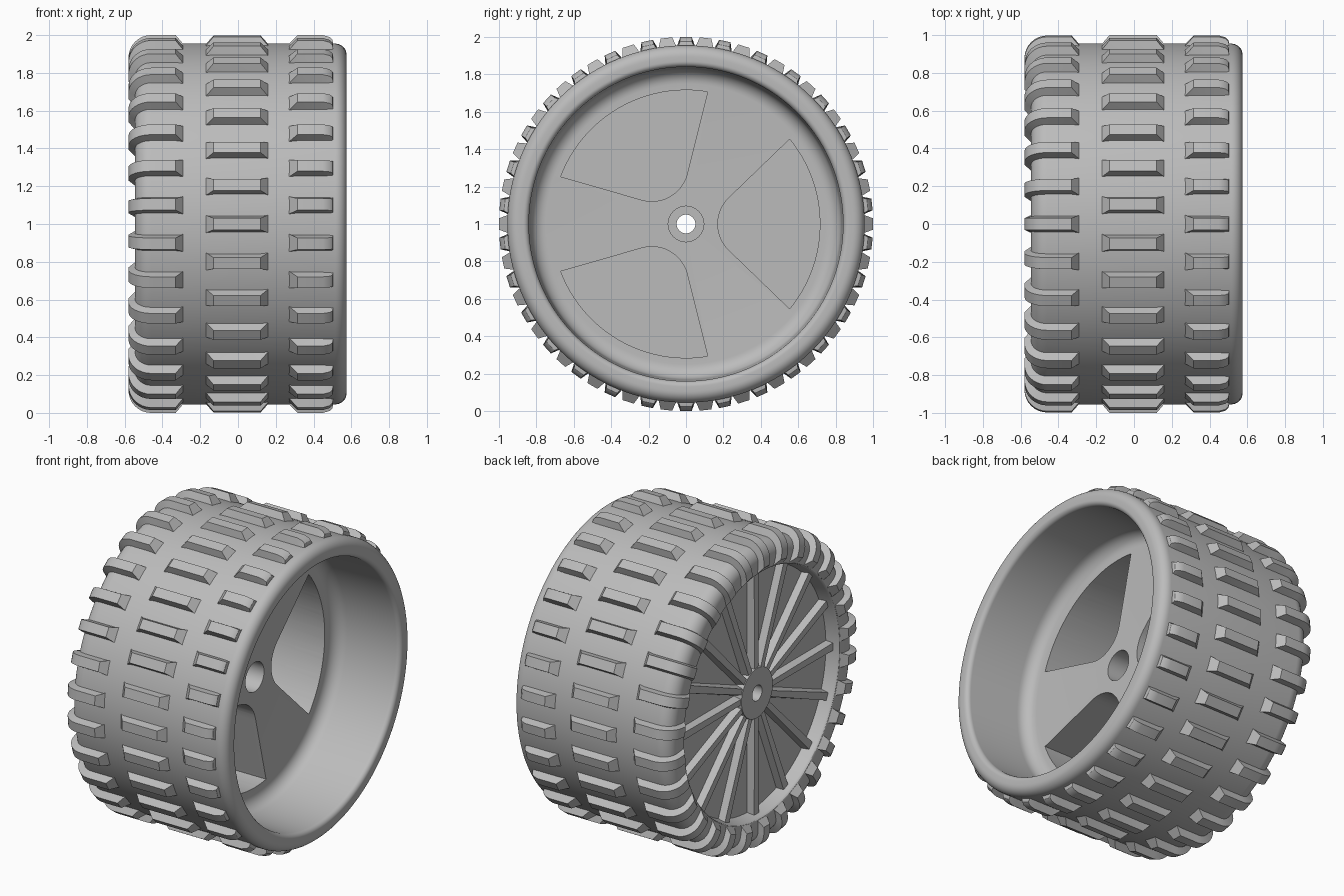
import bpy, bmesh
from math import sin, cos, pi, radians

if "Cube" in bpy.data.objects:
    bpy.data.objects.remove(bpy.data.objects["Cube"], do_unlink=True)

grey = bpy.data.materials.new("plain_grey")
grey.use_nodes = True
grey.diffuse_color = (0.5, 0.5, 0.5, 1)
grey.node_tree.nodes["Principled BSDF"].inputs["Base Color"].default_value = (0.5, 0.5, 0.5, 1)


def place(x, r, t, a):
    """Axial x, radius r, sideways offset t, at angle a about the axle."""
    return (x, r * cos(a) - t * sin(a), 1 + r * sin(a) + t * cos(a))


def arc(cx, cr, rad, start, end, n=8):
    angles = [radians(start + (end - start) * i / n) for i in range(n + 1)]
    return [(cx + rad * cos(a), cr + rad * sin(a)) for a in angles]


def finish(name, bm, smooth=30):
    bmesh.ops.recalc_face_normals(bm, faces=bm.faces)
    mesh = bpy.data.meshes.new(name)
    bm.to_mesh(mesh)
    bm.free()
    mesh.materials.append(grey)
    obj = bpy.data.objects.new(name, mesh)
    bpy.context.collection.objects.link(obj)
    if smooth:
        activate(obj)
        bpy.ops.object.shade_smooth_by_angle(angle=radians(smooth))
    return obj


def activate(obj):
    bpy.ops.object.select_all(action='DESELECT')
    obj.select_set(True)
    bpy.context.view_layer.objects.active = obj


def skin(bm, rings, closed):
    """Bridge rings of equal size; close the loop or cap the ends."""
    n = len(rings[0])
    count = len(rings) if closed else len(rings) - 1
    for i in range(count):
        p, q = rings[i], rings[(i + 1) % len(rings)]
        for j in range(n):
            k = (j + 1) % n
            bm.faces.new((p[j], p[k], q[k], q[j]))
    if not closed:
        bm.faces.new(rings[0])
        bm.faces.new(rings[-1])


def lathe(name, profile, steps=144):
    bm = bmesh.new()
    rings = [[bm.verts.new(place(x, r, 0, 2 * pi * s / steps)) for x, r in profile]
             for s in range(steps)]
    skin(bm, rings, True)
    return finish(name, bm, 0)


def ribs(name, outer, inner, top, base, count, offset=0.0):
    """Tapered bars along a path, repeated around the axle."""
    bm = bmesh.new()
    for c in range(count):
        a = 2 * pi * (c + offset) / count
        rings = [[bm.verts.new(place(*p, t, a)) for p, t in
                  ((i, -base), (o, -w), (o, w), (i, base))]
                 for o, i, w in zip(outer, inner, top)]
        skin(bm, rings, False)
    return finish(name, bm)


# Wheel body: hub, outer face, tyre shoulder, lip, deep bowl and stepped bore
profile = [(-.51, .05), (-.51, .16), (-.46, .17), (-.46, .775), (-.53, .79)]
profile += arc(-.53, .805, .015, 270, 180, 3)
profile += arc(-.46, .87, .085, 180, 90)
profile += arc(.515, .895, .06, 90, 0)
profile += arc(.545, .87, .03, 0, -90)
profile += arc(.2, .75, .08, 90, 180)
profile += [(.12, .095), (-.3, .095), (-.3, .05)]
body = lathe("wheel_body", profile)

# Three rounded pockets in the bowl floor
half = radians(39.3)
outline = [(.716 * cos(half * i / 12), .716 * sin(half * i / 12)) for i in range(-12, 13)]
outline += arc(.365, 0, .195, 134, 226, 12)
bm = bmesh.new()
for k in range(3):
    a = 2 * pi * k / 3
    rings = [[bm.verts.new(place(x, u, v, a)) for u, v in outline] for x in (.25, -.4)]
    skin(bm, rings, False)
cutter = finish("pocket_cutter", bm, 0)
cutter.hide_render = True
mod = body.modifiers.new("pockets", 'BOOLEAN')
mod.operation, mod.solver, mod.object = 'DIFFERENCE', 'EXACT', cutter
activate(body)
bpy.ops.object.modifier_apply(modifier=mod.name)
bpy.data.objects.remove(cutter, do_unlink=True)
activate(body)
bpy.ops.object.shade_smooth_by_angle(angle=radians(30))

# Spokes on the outer face
ribs("face_spokes", [(-.505, .13), (-.505, .765), (-.505, .79)],
     [(-.45, .13), (-.45, .765), (-.45, .79)], [.018, .024, .024], .034, 16)

# Tread blocks: centre row, then two staggered side rows
TOP, BASE, COUNT = .031, .047, 30
centre = [(-.17, .953), (-.13, 1), (.12, 1), (.16, .953)]
ribs("centre_tread", centre, [(x, .93) for x, r in centre],
     [BASE, TOP, TOP, BASE], BASE, COUNT)

inboard = [(.27, .953), (.315, 1), (.45, 1), (.485, .99), (.5, .975), (.505, .95)]
ribs("left_tread", inboard, [(x, .93) for x, r in inboard],
     [BASE] + [TOP] * 4 + [TOP + .012], BASE, COUNT, .5)

shoulder = [(-.29, .953), (-.33, 1)] + arc(-.46, .88, .12, 90, 180) + [(-.58, .84), (-.545, .8)]
root = [(-.29, .93), (-.33, .93)] + arc(-.46, .87, .06, 90, 180) + [(-.52, .84), (-.52, .8)]
ribs("shoulder_tread", shoulder, root,
     [BASE] + [TOP] * (len(shoulder) - 2) + [BASE], BASE, COUNT, .5)
